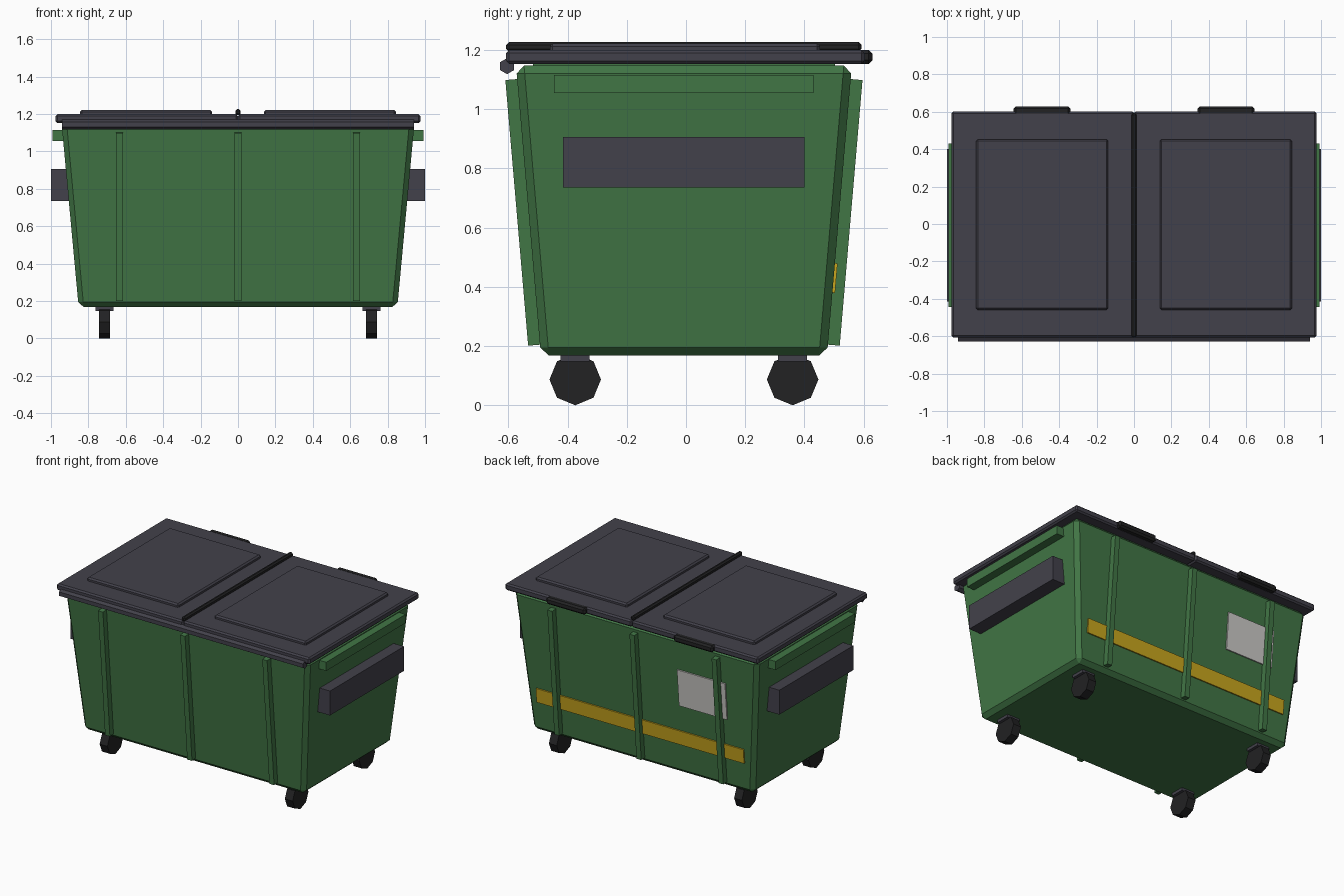
import bpy, bmesh, math
from mathutils import Matrix

if "Cube" in bpy.data.objects:
    bpy.data.objects.remove(bpy.data.objects["Cube"])


def material(name, rgb):
    m = bpy.data.materials.new(name)
    m.diffuse_color = (*rgb, 1)
    m.use_nodes = True
    m.node_tree.nodes["Principled BSDF"].inputs["Base Color"].default_value = m.diffuse_color
    return m


GREEN = material("green paint", (0.053, 0.18, 0.06))
GREY = material("dark grey plastic", (0.055, 0.053, 0.07))
BLACK = material("black rubber", (0.016, 0.016, 0.017))
YELLOW = material("yellow stripe", (0.58, 0.38, 0.013))
WHITE = material("pale sign", (0.60, 0.59, 0.57))

YC = -0.007                       # body centre in y
Z0, Z1 = 0.168, 1.147             # body bottom and top
X0, X1, Y0, Y1 = 0.852, 0.943, 0.483, 0.567
TILT = math.atan((Y1 - Y0) / (Z1 - Z0))


def finish(name, bm, mat, bevel=0):
    if bevel:
        bmesh.ops.bevel(bm, geom=bm.edges[:], offset=bevel, segments=1,
                        affect='EDGES', clamp_overlap=True)
    bmesh.ops.recalc_face_normals(bm, faces=bm.faces[:])
    me = bpy.data.meshes.new(name)
    bm.to_mesh(me)
    bm.free()
    me.materials.append(mat)
    ob = bpy.data.objects.new(name, me)
    bpy.context.collection.objects.link(ob)
    return ob


def box(name, lo, hi, mat, bevel=0):
    bm = bmesh.new()
    bmesh.ops.create_cube(bm, size=1)
    for v in bm.verts:
        v.co = [(a + b) / 2 + c * (b - a) for a, b, c in zip(lo, hi, v.co)]
    return finish(name, bm, mat, bevel)


def cylinder_x(name, center, radius, length, sides, mat, turn=0.0):
    bm = bmesh.new()
    bmesh.ops.create_cone(bm, cap_ends=True, segments=sides, radius1=radius,
                          radius2=radius, depth=length)
    bmesh.ops.transform(bm, verts=bm.verts[:], matrix=Matrix.Translation(center)
                        @ Matrix.Rotation(turn, 4, 'X') @ Matrix.Rotation(math.pi / 2, 4, 'Y'))
    return finish(name, bm, mat)


def on_wall(name, side, x, z, width, height, inner, outer, mat):
    """Box lying on the sloping front (-1) or back (+1) wall."""
    ob = box(name, (-width / 2, min(side * inner, side * outer), -height / 2),
             (width / 2, max(side * inner, side * outer), height / 2), mat)
    wall = Y0 + (z - Z0) * math.tan(TILT)
    ob.location = (x, YC + side * wall, z)
    ob.rotation_euler.x = -side * TILT
    return ob


# Tapered container body with chamfered edges
bm = bmesh.new()
bmesh.ops.create_cube(bm, size=2)
for v in bm.verts:
    hx, hy, z = (X1, Y1, Z1) if v.co.z > 0 else (X0, Y0, Z0)
    v.co = (v.co.x * hx, YC + v.co.y * hy, z)
finish("body", bm, GREEN, 0.027)
box("body_rim", (-0.88, -0.517, 1.13), (0.88, 0.503, 1.158), GREEN)

# Stiffening ribs on front and back
for side, label in ((-1, "front"), (1, "back")):
    for i, x in enumerate((-0.633, 0, 0.633)):
        on_wall(f"{label}_rib_{i + 1}", side, x, 0.653, 0.037, 0.9, -0.02, 0.04, GREEN)

# Stripe and sign plate on the back
on_wall("back_stripe", 1, 0, 0.43, 1.6, 0.1, -0.001, 0.009, YELLOW)
on_wall("back_sign", 1, -0.5, 0.793, 0.37, 0.26, -0.001, 0.009, WHITE)

for s, label in ((-1, "left"), (1, "right")):
    def mbox(name, x0, x1, y0, y1, z0, z1, mat, bevel=0):
        xs = sorted((s * x0, s * x1))
        return box(f"{label}_{name}", (xs[0], y0, z0), (xs[1], y1, z1), mat, bevel)

    # Lifting pocket and upper rail on the end walls
    mbox("fork_pocket", 0.86, 1.0, -0.415, 0.40, 0.735, 0.905, GREY)
    mbox("side_rail", 0.90, 0.992, -0.445, 0.43, 1.055, 1.115, GREEN)
    # Lid half with raised panel and handle
    mbox("lid", 0.0, 0.976, -0.607, 0.602, 1.152, 1.199, GREY, 0.01)
    mbox("lid_panel", 0.138, 0.845, -0.46, 0.453, 1.18, 1.222, GREY, 0.01)
    mbox("lid_handle", 0.34, 0.643, 0.58, 0.629, 1.153, 1.2, BLACK, 0.012)
    # Casters
    for y, end in ((-0.374, "front"), (0.36, "back")):
        cylinder_x(f"{label}_{end}_wheel", (s * 0.714, y, 0.087), 0.087, 0.06, 8, BLACK)
        mbox(f"{end}_caster_plate", 0.665, 0.763, y - 0.049, y + 0.049, 0.148, 0.18, GREY)

# Seam bar between the lids and hinge bar at the front
box("lid_seam_bar", (-0.014, -0.607, 1.194), (0.014, 0.592, 1.226), BLACK, 0.009)
cylinder_x("hinge_bar", (0, -0.604, 1.145), 0.027, 1.88, 6, GREY, math.pi / 2)
